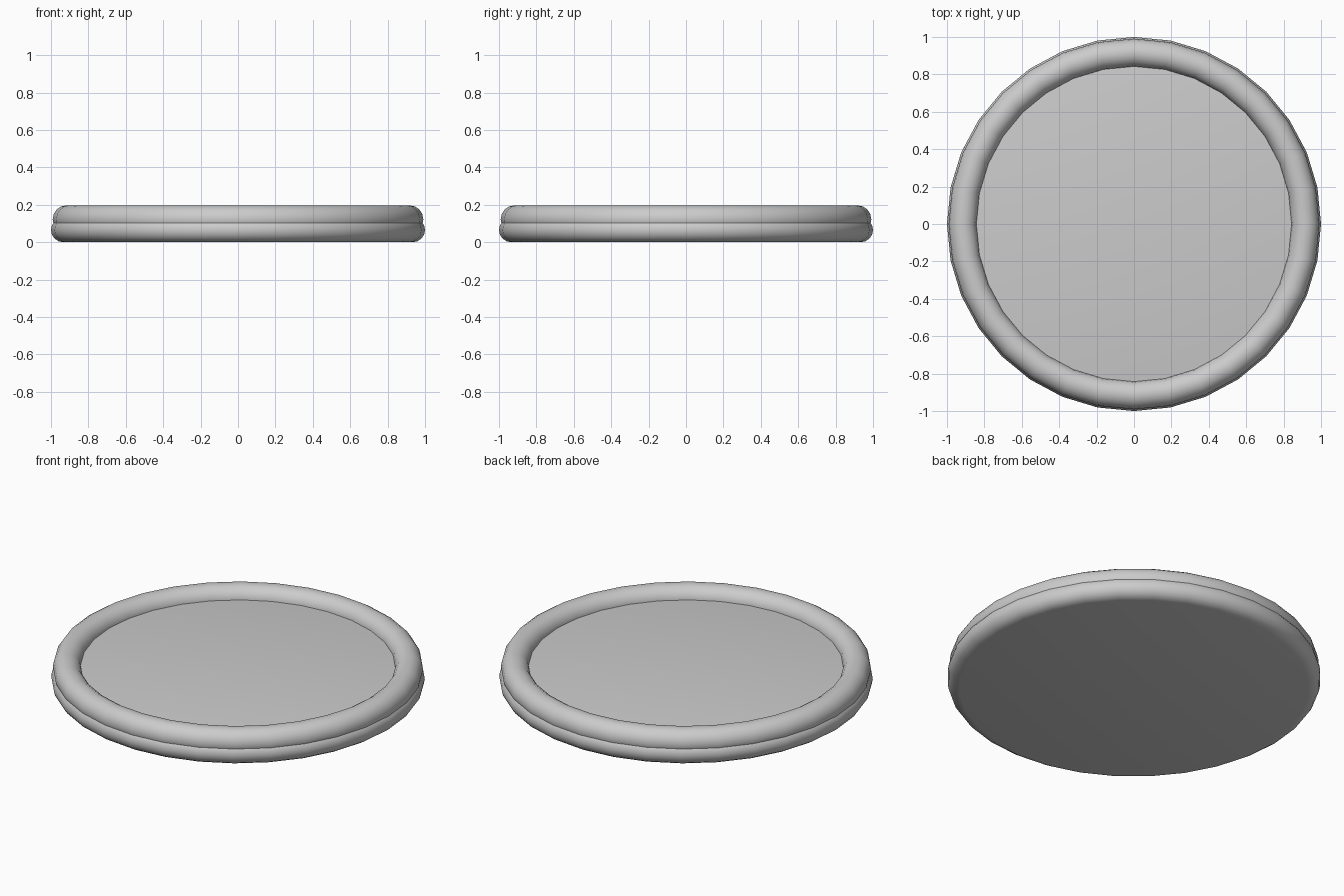
import bpy, bmesh, math

if "Cube" in bpy.data.objects:
    bpy.data.objects.remove(bpy.data.objects["Cube"])

SEGS = 32


def lathe(name, profile, closed):
    """Spin an (r, z) profile around z; open profiles get capped."""
    bm = bmesh.new()
    rings = []
    for r, z in profile:
        rings.append([bm.verts.new((r * math.cos(math.tau * i / SEGS),
                                    r * math.sin(math.tau * i / SEGS), z))
                      for i in range(SEGS)])
    pairs = list(zip(rings, rings[1:]))
    if closed:
        pairs.append((rings[-1], rings[0]))
    for a, b in pairs:
        for i in range(SEGS):
            j = (i + 1) % SEGS
            bm.faces.new((a[i], a[j], b[j], b[i]))
    if not closed:
        bm.faces.new(rings[0][::-1])
        bm.faces.new(rings[-1])
    bmesh.ops.recalc_face_normals(bm, faces=bm.faces)
    mesh = bpy.data.meshes.new(name)
    bm.to_mesh(mesh)
    bm.free()
    obj = bpy.data.objects.new(name, mesh)
    bpy.context.collection.objects.link(obj)
    bpy.context.view_layer.objects.active = obj
    obj.select_set(True)
    bpy.ops.object.shade_smooth_by_angle(angle=math.radians(40))
    obj.select_set(False)
    return obj


def arc(cr, cz, rad, start, end, steps):
    angles = [math.radians(start + (end - start) * k / steps) for k in range(steps + 1)]
    return [(cr + rad * math.cos(a), cz + rad * math.sin(a)) for a in angles]


# Round-edged base plate
lathe("base_plate", arc(0.935, 0.065, 0.065, -90, 90, 8), False)

# Raised rim ring, partly sunk into the plate
lathe("rim_ring", arc(0.916, 0.122, 0.075, 0, 337.5, 15), True)
